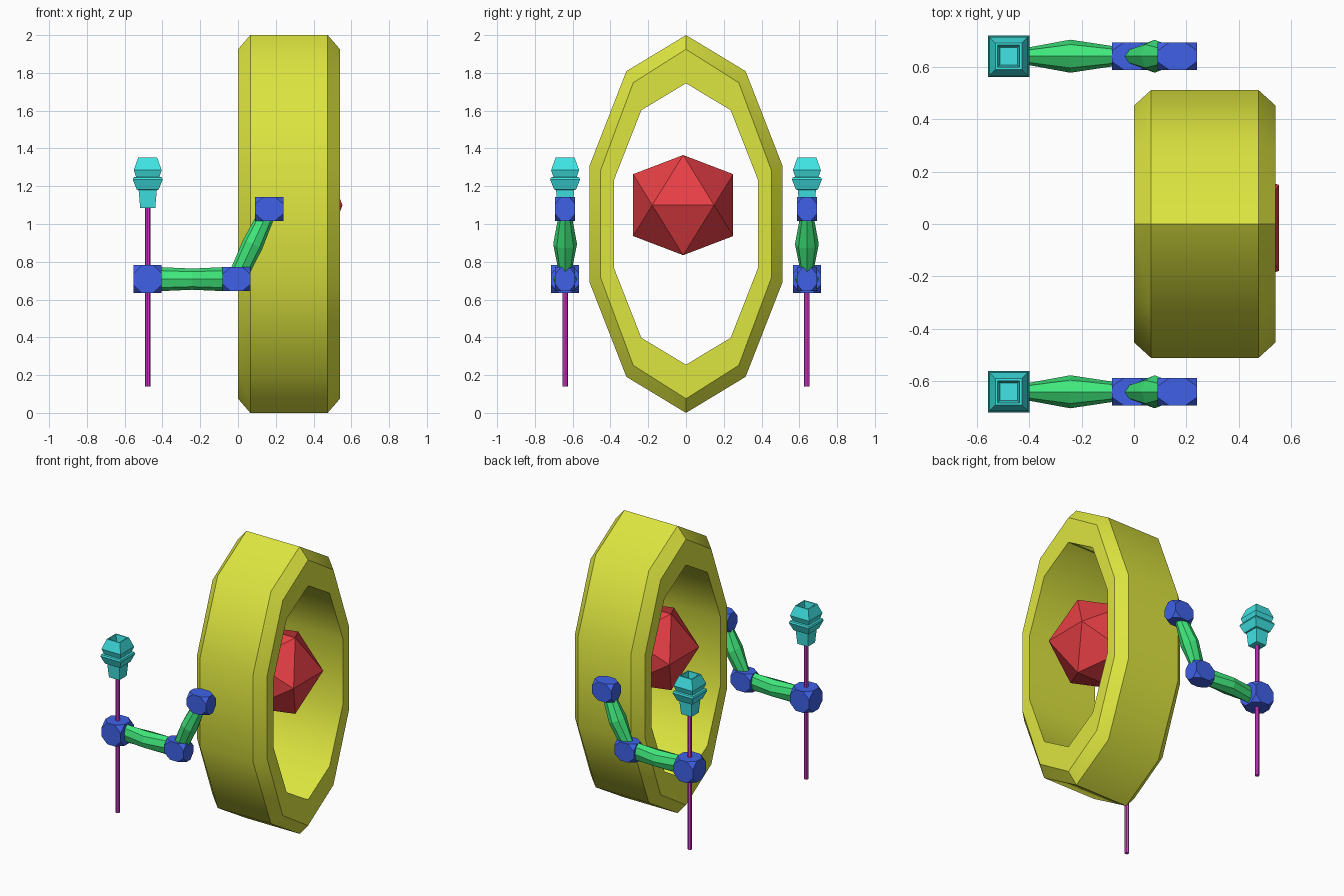
import bpy, bmesh
from math import sin, cos, pi, tau
from mathutils import Vector

if "Cube" in bpy.data.objects:
    bpy.data.objects.remove(bpy.data.objects["Cube"])


def colour(name, rgb):
    m = bpy.data.materials.new(name)
    m.diffuse_color = (*rgb, 1)
    m.use_nodes = True
    m.node_tree.nodes["Principled BSDF"].inputs["Base Color"].default_value = m.diffuse_color
    return m


YELLOW = colour("yellow", (0.72, 0.78, 0.05))
RED = colour("red", (0.8, 0.05, 0.06))
GREEN = colour("green", (0.05, 0.8, 0.2))
BLUE = colour("blue", (0.05, 0.12, 0.8))
CYAN = colour("cyan", (0.05, 0.78, 0.78))
MAGENTA = colour("magenta", (0.75, 0.05, 0.7))


def finish(bm, name, mat):
    bmesh.ops.recalc_face_normals(bm, faces=bm.faces)
    me = bpy.data.meshes.new(name)
    bm.to_mesh(me)
    bm.free()
    ob = bpy.data.objects.new(name, me)
    bpy.context.collection.objects.link(ob)
    me.materials.append(mat)
    return ob


def loft(name, sections, mat, closed=False):
    """Skin between equal-length loops; cap the ends or join last to first."""
    bm = bmesh.new()
    loops = [[bm.verts.new(p) for p in s] for s in sections]
    pairs = list(zip(loops, loops[1:]))
    if closed:
        pairs.append((loops[-1], loops[0]))
    else:
        bm.faces.new(loops[0])
        bm.faces.new(loops[-1])
    n = len(loops[0])
    for a, b in pairs:
        for i in range(n):
            j = (i + 1) % n
            bm.faces.new((a[i], a[j], b[j], b[i]))
    return finish(bm, name, mat)


def hull(name, centre, size, base, mat):
    """Convex solid from sign/cyclic permutations of a base point."""
    bm = bmesh.new()
    pts = set()
    for k in range(3):
        p = base[k:] + base[:k]
        for s in range(8):
            pts.add(tuple(round(c * (1 if s >> i & 1 else -1), 5) + 0.0 for i, c in enumerate(p)))
    for p in sorted(pts):
        bm.verts.new([c + q * h for c, q, h in zip(centre, p, size)])
    bmesh.ops.convex_hull(bm, input=bm.verts)
    bmesh.ops.dissolve_limit(bm, angle_limit=0.01, verts=bm.verts, edges=bm.edges)
    return finish(bm, name, mat)


# Ten-sided oval ring with chamfered outer rims
def decagon(x, ry, rz):
    return [(x, ry * cos(pi / 2 + tau * i / 10), 1 + rz * sin(pi / 2 + tau * i / 10))
            for i in range(10)]


profile = [(0, .402, .745), (0, .475, .925), (.065, .537, 1),
           (.475, .537, 1), (.54, .475, .925), (.54, .402, .745)]
ring = loft("ring", [decagon(*p) for p in profile], YELLOW, closed=True)
bpy.context.view_layer.objects.active = ring
ring.select_set(True)
bpy.ops.object.shade_smooth_by_angle(angle=0.68)

# Floating twenty-sided core
hull("core", (.288, -.015, 1.10), (.265,) * 3, [1, .618, 0], RED)


# Arm segment: tall narrow ends, wide middle, eight sides
def arm(name, a, b, stations):
    a, b = Vector(a), Vector(b)
    side = Vector((0, 1, 0))
    up = (b - a).normalized().cross(side)
    secs = []
    for t, w, h in stations:
        c = a.lerp(b, t)
        secs.append([c + side * w * cos(tau * i / 8) + up * h * sin(tau * i / 8)
                     for i in range(8)])
    loft(name, secs, GREEN)


def square(x, y, r, z):
    return [(x - r, y - r, z), (x + r, y - r, z), (x + r, y + r, z), (x - r, y + r, z)]


# Torch head outline: half width and height, ending inside the top recess
TORCH = [(.040, 1.085), (.048, 1.18), (.058, 1.182), (.079, 1.235), (.075, 1.247),
         (.062, 1.249), (.074, 1.285), (.050, 1.352), (.042, 1.352), (.034, 1.30)]

for side, s in (("left", -1), ("right", 1)):
    y = s * .64
    hand, elbow, shoulder = (-.478, y, .708), (-.008, y, .708), (.165, y, 1.08)
    # Joints: corner-cut blocks
    for part, c, size in (("hand", hand, (.074,) * 3),
                          ("elbow", elbow, (.075, .053, .064)),
                          ("shoulder", shoulder, (.075, .053, .064))):
        hull(f"{side}_{part}", c, size, [1, 1, .4], BLUE)
    # Arm segments
    arm(f"{side}_forearm", hand, elbow,
        [(.12, .03, .064), (.5, .063, .056), (.88, .036, .064)])
    arm(f"{side}_upper_arm", elbow, shoulder,
        [(.05, .03, .05), (.5, .063, .056), (.92, .034, .045)])
    # Staff and torch head
    loft(f"{side}_staff", [[(-.478 + .014 * cos(tau * i / 8), y + .014 * sin(tau * i / 8), z)
                            for i in range(8)] for z in (.14, 1.10)], MAGENTA)
    loft(f"{side}_torch_head", [square(-.478, y, r, z) for r, z in TORCH], CYAN)
